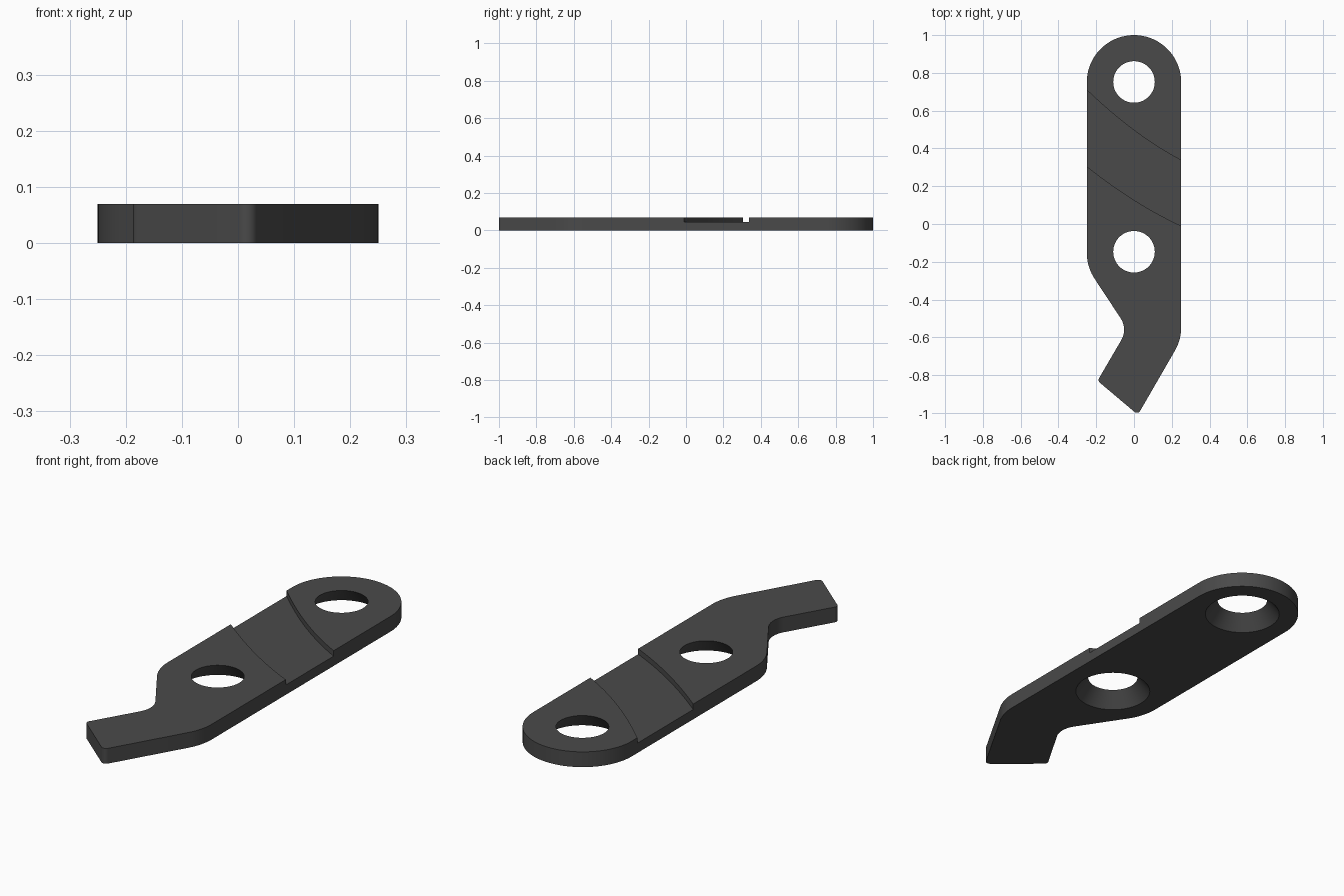
import bpy, bmesh, math
from mathutils import Vector

if "Cube" in bpy.data.objects:
    bpy.data.objects.remove(bpy.data.objects["Cube"])

THICK = 0.07
FLOOR = 0.045

steel = bpy.data.materials.new("dark_grey")
steel.diffuse_color = (0.068, 0.068, 0.068, 1)
steel.use_nodes = True
steel.node_tree.nodes["Principled BSDF"].inputs["Base Color"].default_value = steel.diffuse_color


def prism(name, outline, z0, z1):
    """Extrude a closed 2D outline from z0 to z1."""
    bm = bmesh.new()
    face = bm.faces.new([bm.verts.new((x, y, z0)) for x, y in outline])
    ext = bmesh.ops.extrude_face_region(bm, geom=[face])
    bmesh.ops.translate(bm, vec=(0, 0, z1 - z0),
                        verts=[v for v in ext["geom"] if isinstance(v, bmesh.types.BMVert)])
    bmesh.ops.recalc_face_normals(bm, faces=bm.faces)
    mesh = bpy.data.meshes.new(name)
    bm.to_mesh(mesh)
    bm.free()
    obj = bpy.data.objects.new(name, mesh)
    bpy.context.collection.objects.link(obj)
    return obj


def rounded(corners):
    """Round every (x, y, radius) corner of a polygon."""
    pts = []
    for i, (x, y, r) in enumerate(corners):
        p = Vector((x, y))
        a = (Vector(corners[i - 1][:2]) - p).normalized()
        b = (Vector(corners[(i + 1) % len(corners)][:2]) - p).normalized()
        half = a.angle(b) / 2
        centre = p + (a + b).normalized() * (r / math.sin(half))
        start = p + a * (r / math.tan(half)) - centre
        end = p + b * (r / math.tan(half)) - centre
        n = 10
        sweep = start.angle(end)
        for k in range(n + 1):
            t = k / n
            v = (start * math.sin((1 - t) * sweep) + end * math.sin(t * sweep)) / math.sin(sweep)
            pts.append(tuple(centre + v))
    return pts


def bow(y_left, y_mid, y_right, n=16):
    """Shallow curve across the plate through three heights."""
    pts = []
    for k in range(n + 1):
        u = -1.1 + 2.2 * k / n
        y = y_mid + (y_right - y_left) / 2 * u + ((y_left + y_right) / 2 - y_mid) * u * u
        pts.append((0.25 * u, y))
    return pts


# Plate: rounded head, straight body and bent tail
head = [(0.25 * math.cos(math.pi * k / 48), 0.75 + 0.25 * math.sin(math.pi * k / 48))
        for k in range(49)]
tail = rounded([(0.25, 0.75, 0.0001), (-0.25, 0.75, 0.0001), (-0.25, -0.227, 0.25),
                (-0.033, -0.556, 0.11), (-0.193, -0.83, 0.02),
                (0.0206, -1.01, 0.02), (0.25, -0.613, 0.25)])[22:]
plate = prism("plate", head + tail, 0, THICK)
plate.data.materials.append(steel)

# Curved diagonal channel across the top
cutters = [prism("channel_cutter",
                 bow(0.305, 0.127, -0.01) + bow(0.71, 0.496, 0.337)[::-1], FLOOR, THICK + 0.05)]

# Two holes, flaring towards the underside
slope = (0.165 - 0.11) / THICK
for y in (0.752, -0.147):
    bpy.ops.mesh.primitive_cone_add(vertices=64, radius1=0.165 + slope * 0.02,
                                    radius2=0.11 - slope * 0.02, depth=THICK + 0.04,
                                    location=(0, y, THICK / 2))
    bpy.context.object.name = "hole_cutter"
    cutters.append(bpy.context.object)

for c in cutters:
    c.data.materials.append(steel)
    mod = plate.modifiers.new(c.name, 'BOOLEAN')
    mod.operation = 'DIFFERENCE'
    mod.solver = 'EXACT'
    mod.object = c

bpy.ops.object.select_all(action='DESELECT')
plate.select_set(True)
bpy.context.view_layer.objects.active = plate
for mod in list(plate.modifiers):
    bpy.ops.object.modifier_apply(modifier=mod.name)
for c in cutters:
    bpy.data.objects.remove(c)
bpy.ops.object.shade_smooth_by_angle(angle=math.radians(30))
